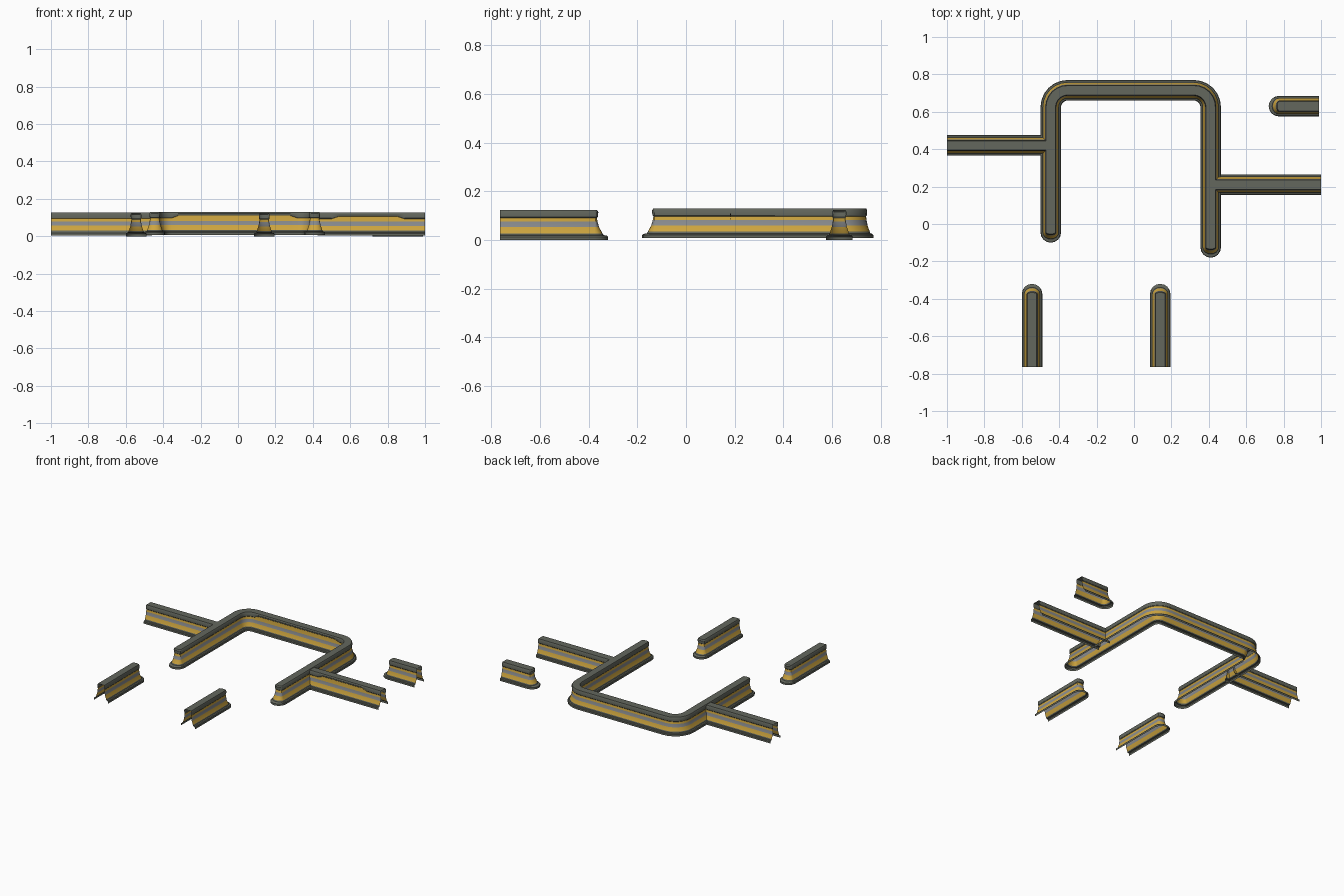
import bpy, bmesh
from math import sin, cos, pi, radians
from mathutils import Vector

if "Cube" in bpy.data.objects:
    bpy.data.objects.remove(bpy.data.objects["Cube"])


def material(name, rgb):
    m = bpy.data.materials.new(name)
    m.diffuse_color = (*rgb, 1)
    m.use_nodes = True
    m.node_tree.nodes["Principled BSDF"].inputs["Base Color"].default_value = m.diffuse_color
    return m


MATS = [material("dark_trim", (0.125, 0.135, 0.11)),
        material("yellow_panel", (0.62, 0.38, 0.05)),
        material("grey_stripe", (0.25, 0.26, 0.27))]

# Half section of the barrier: half width, height
PROFILE = [(0.055, 0.0), (0.055, 0.013), (0.051, 0.018), (0.043, 0.020),
           (0.040, 0.027), (0.031, 0.053), (0.027, 0.075), (0.025, 0.090),
           (0.028, 0.094), (0.029, 0.115), (0.025, 0.123)]
BANDS = [0, 0, 0, 0, 1, 2, 1, 0, 0, 0]     # material of each band
CAP_LEN = 0.055
CAP_SEGS = 4


def cap_points(pos, forward, normal, r):
    """Quarter of a rounded end, from the side to the tip."""
    depth = CAP_LEN - (0.055 - r) * 1.55
    return [pos + forward * depth * sin(a) + normal * r * cos(a)
            for a in (pi / 2 * i / CAP_SEGS for i in range(1, CAP_SEGS + 1))]


def barrier(name, path, z0=0.0, cap_start=False, cap_end=False):
    """Sweep the hollow section along path entries (x, y, heading, lift)."""
    st = [(Vector((x, y, 0)), Vector((cos(h), sin(h), 0)), lift)
          for x, y, h, lift in path]
    if cap_start:
        st[0] = (st[0][0] + st[0][1] * CAP_LEN, st[0][1], 0)
    if cap_end:
        st[-1] = (st[-1][0] - st[-1][1] * CAP_LEN, st[-1][1], 0)
    bm = bmesh.new()
    tops = []
    for side in (1, -1):
        rows = []
        for k, (r, z) in enumerate(PROFILE):
            pts = []
            for p, d, lift in st:
                n = Vector((-d.y, d.x, 0)) * side
                # the trim is thinner along panels on one side
                dz = 0.013 * lift if side == -1 and k in (7, 8) else 0
                pts.append(p + n * r + Vector((0, 0, dz)))
            d0, d1 = st[0][1], st[-1][1]
            if cap_start:
                n = Vector((-d0.y, d0.x, 0)) * side
                pts = cap_points(st[0][0], -d0, n, r)[::-1] + pts
            if cap_end:
                n = Vector((-d1.y, d1.x, 0)) * side
                pts += cap_points(st[-1][0], d1, n, r)
            rows.append([bm.verts.new(p + Vector((0, 0, z + z0))) for p in pts])
        for k in range(len(rows) - 1):
            for i in range(len(rows[k]) - 1):
                quad = [rows[k][i], rows[k][i + 1], rows[k + 1][i + 1], rows[k + 1][i]]
                f = bm.faces.new(quad if side == -1 else quad[::-1])
                f.material_index = BANDS[k]
        tops.append(rows[-1])
    # flat top
    for i in range(len(tops[0]) - 1):
        bm.faces.new([tops[1][i], tops[1][i + 1], tops[0][i + 1], tops[0][i]])
    bmesh.ops.remove_doubles(bm, verts=bm.verts, dist=1e-5)
    me = bpy.data.meshes.new(name)
    bm.to_mesh(me)
    bm.free()
    for m in MATS:
        me.materials.append(m)
    ob = bpy.data.objects.new(name, me)
    bpy.context.collection.objects.link(ob)
    return ob


def arc(cx, cy, r, h0, h1, n=6):
    """Right-hand bend around a centre, heading from h0 to h1."""
    return [(cx - r * sin(h), cy + r * cos(h), h, 0)
            for h in (h0 + (h1 - h0) * i / n for i in range(n + 1))]


# U-shaped main barrier
R, XL, XR, YT = 0.09, -0.445, 0.41, 0.715
main = [(XL, -0.10, pi / 2, 0)]
main += arc(XL + R, YT - R, R, pi / 2, 0)
main += [(-0.32, YT, 0, 1), (0.28, YT, 0, 1)]
main += arc(XR - R, YT - R, R, 0, -pi / 2)
main += [(XR, -0.18, -pi / 2, 0)]
# arcs are defined with the bend centre to the right of the heading
barrier("main_barrier", main, 0.007, True, True)

# Side branches
barrier("left_branch", [(-1.0, 0.42, 0, 0), (-0.46, 0.42, 0, 0)], 0.004)
barrier("right_branch", [(0.425, 0.21, 0, 0), (0.50, 0.21, 0, 0), (0.54, 0.21, 0, 1),
                         (0.85, 0.21, 0, 1), (0.89, 0.21, 0, 0), (1.0, 0.21, 0, 0)], 0.003)

# Free-standing stubs with one rounded end
for name, x in (("front_left_stub", -0.545), ("front_right_stub", 0.14)):
    barrier(name, [(x, -0.765, pi / 2, 0), (x, -0.32, pi / 2, 0)], cap_end=True)
barrier("back_right_stub", [(0.72, 0.63, 0, 0), (0.99, 0.63, 0, 0)], cap_start=True)

# Smooth shading with sharp creases
for ob in bpy.context.collection.objects:
    ob.select_set(True)
    bpy.context.view_layer.objects.active = ob
bpy.ops.object.shade_smooth_by_angle(angle=radians(30))
